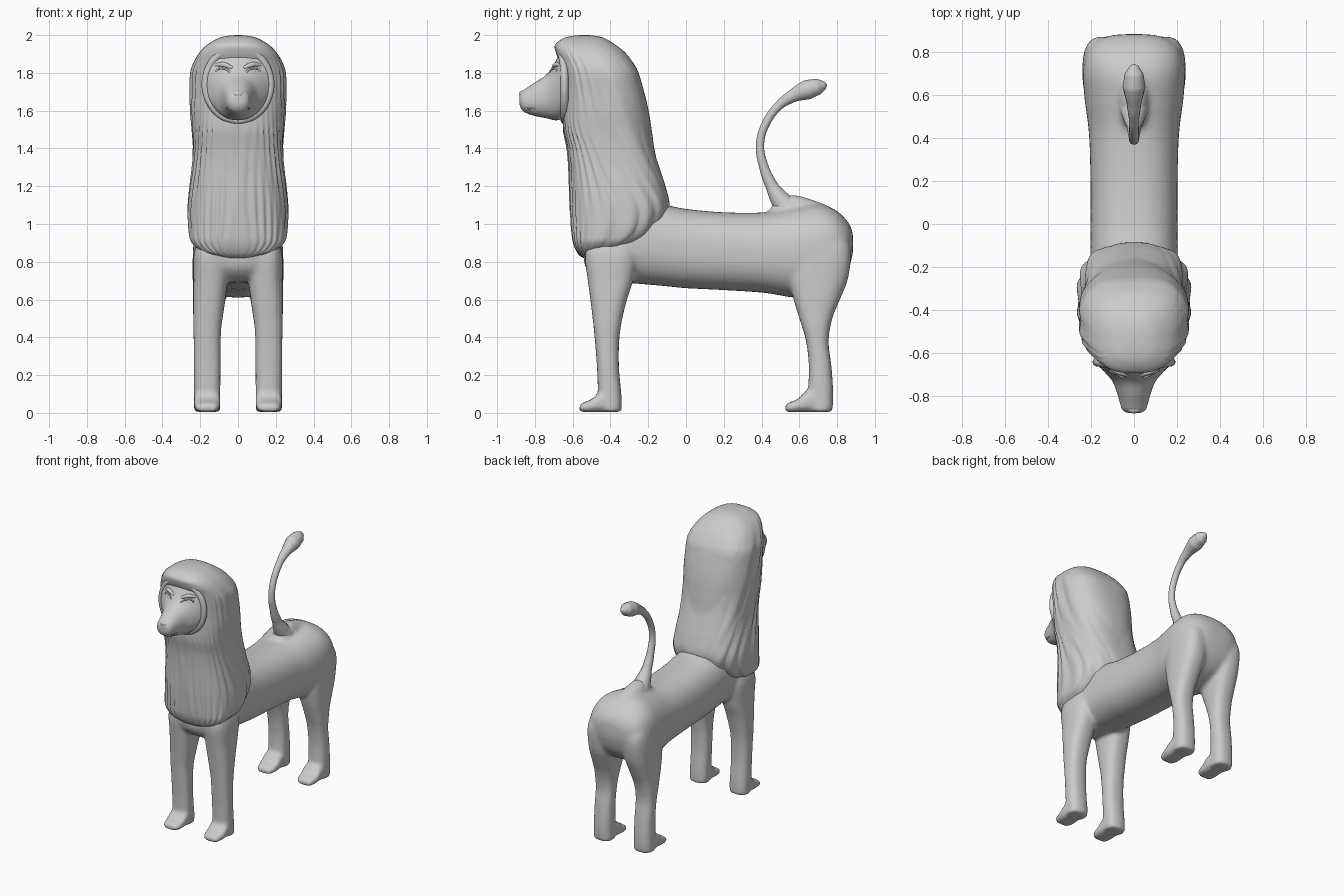
import bpy, bmesh, math
from mathutils import Vector

if "Cube" in bpy.data.objects:
    bpy.data.objects.remove(bpy.data.objects["Cube"])

def finish(ob):
    for p in ob.data.polygons:
        p.use_smooth = True
    return ob

def spline(rows, sub):
    """Catmull-Rom interpolation of rows of numbers."""
    out = []
    for i in range(len(rows) - 1):
        a, b, c, d = (rows[max(i - 1, 0)], rows[i], rows[i + 1],
                      rows[min(i + 2, len(rows) - 1)])
        for k in range(sub):
            t = k / sub
            out.append([0.5 * (2 * q + (r - p) * t + (2 * p - 5 * q + 4 * r - s) * t * t
                        + (3 * q - p - 3 * r + s) * t ** 3)
                        for p, q, r, s in zip(a, b, c, d)])
    return out + [list(rows[-1])]

def loft(name, rows, axis, cx=0.0, power=2.4, sub=5, n=48, groove=None):
    """Rows are (position on axis, low edge, high edge, half width)."""
    bm = bmesh.new()
    rings = []
    for t, lo, hi, w in spline(rows, sub):
        ring = []
        for i in range(n):
            a = 2 * math.pi * i / n
            c, s = math.cos(a), math.sin(a)
            g = 1 + (groove(a, t) if groove else 0)
            u = math.copysign(abs(c) ** (2 / power), c) * w * g
            v = (lo + hi) / 2 + math.copysign(abs(s) ** (2 / power), s) * (hi - lo) / 2 * g
            ring.append(bm.verts.new((cx + u, v, t) if axis == 'Z' else (cx + u, t, v)))
        rings.append(ring)
    for r, q in zip(rings, rings[1:]):
        for i in range(n):
            j = (i + 1) % n
            bm.faces.new((r[i], r[j], q[j], q[i]))
    bm.faces.new(rings[0])
    bm.faces.new(rings[-1])
    bmesh.ops.recalc_face_normals(bm, faces=bm.faces)
    me = bpy.data.meshes.new(name)
    bm.to_mesh(me)
    bm.free()
    ob = bpy.data.objects.new(name, me)
    bpy.context.collection.objects.link(ob)
    return finish(ob)

def select(obs):
    bpy.ops.object.select_all(action='DESELECT')
    for o in obs:
        o.select_set(True)
    bpy.context.view_layer.objects.active = obs[0]

def tube(name, pts, closed=False):
    """Points are (x, y, z, radius)."""
    cu = bpy.data.curves.new(name, 'CURVE')
    cu.dimensions = '3D'
    cu.bevel_depth = 1.0
    cu.bevel_resolution = 5
    cu.use_fill_caps = True
    cu.resolution_u = 8
    sp = cu.splines.new('BEZIER')
    sp.bezier_points.add(len(pts) - 1)
    for bp, (x, y, z, r) in zip(sp.bezier_points, pts):
        bp.co = (x, y, z)
        bp.radius = r
        bp.handle_left_type = bp.handle_right_type = 'AUTO'
    sp.use_cyclic_u = closed
    ob = bpy.data.objects.new(name, cu)
    bpy.context.collection.objects.link(ob)
    select([ob])
    bpy.ops.object.convert(target='MESH')
    return finish(bpy.context.object)

def ball(name, loc, scale, rot=(0, 0, 0)):
    bpy.ops.mesh.primitive_uv_sphere_add(segments=24, ring_count=14, radius=1,
                                         location=loc, rotation=rot)
    ob = bpy.context.object
    ob.name = name
    ob.scale = scale
    return finish(ob)

# Trunk with the ridge running into the tail
parts = [loft("body", [
    (-.54, .80, 1.0, .10), (-.52, .75, 1.05, .17), (-.45, .70, 1.1, .215),
    (-.27, .685, 1.13, .205), (-.1, .67, 1.10, .203), (0, .66, 1.08, .203),
    (.2, .65, 1.062, .203), (.42, .635, 1.062, .21), (.58, .61, 1.09, .23),
    (.7, .63, 1.105, .238), (.79, .67, 1.075, .225), (.85, .74, 1.02, .18),
    (.878, .82, .97, .11), (.885, .87, .92, .04)], 'Y')]
parts.append(loft("ridge", [
    (.43, 1.0, 1.06, .03), (.48, .98, 1.12, .06), (.56, .96, 1.155, .07),
    (.68, .96, 1.125, .075), (.77, .96, 1.085, .07), (.82, .96, 1.03, .04)], 'Y', power=2))

# Legs and paws, mirrored left and right
front = [(.005, -.45, -.34, .07), (.1, -.465, -.342, .07), (.25, -.472, -.355, .071),
         (.42, -.486, -.35, .073), (.58, -.504, -.318, .084), (.70, -.52, -.28, .09),
         (.84, -.535, -.26, .09), (.94, -.5, -.3, .06)]
hind = [(.005, .655, .775, .07), (.1, .647, .78, .07), (.25, .65, .77, .069),
        (.38, .635, .755, .07), (.5, .6, .775, .077), (.6, .57, .815, .086),
        (.72, .55, .86, .095), (.88, .58, .87, .09), (.98, .65, .8, .05)]
for s in (-1, 1):
    for rows, toe, heel in ((front, -.565, -.36), (hind, .525, .75)):
        x = s * .163
        leg = loft("leg", rows, 'Z', x, 2.6)
        for v in leg.data.vertices:      # thighs lean in toward the trunk
            v.co.x -= s * .018 * max(0, min(1, (v.co.z - .45) / .25))
        paw = loft("paw", [(toe, .008, .04, .045), (toe + .02, .004, .055, .062),
                           (toe + .07, .004, .075, .07), (toe + .12, .004, .12, .07),
                           (heel, .004, .12, .065)], 'Y', x, 3)
        parts += [leg, paw]

# Fuse trunk, legs and paws into one soft skin
select(parts)
bpy.ops.object.join()
body = bpy.context.object
m = body.modifiers.new("fuse", 'REMESH')
m.mode = 'VOXEL'
m.voxel_size = .011
m.use_smooth_shade = True
m = body.modifiers.new("soften", 'SMOOTH')
m.factor = .5
m.iterations = 14
select([body])
bpy.ops.object.convert(target='MESH')
finish(bpy.context.object)

# Tail with tuft
tube("tail", [(0, y, z, r) for y, z, r in (
    (.58, 1.03, .09), (.505, 1.12, .055), (.455, 1.2, .034), (.41, 1.31, .025),
    (.392, 1.42, .022), (.422, 1.53, .022), (.49, 1.625, .024), (.56, 1.675, .034),
    (.64, 1.71, .053), (.7, 1.727, .044), (.735, 1.735, .022), (.746, 1.737, .004))])

# Mane with flowing locks
def locks(a, z):
    b = abs((a + math.pi / 2 + math.pi) % (2 * math.pi) - math.pi)   # 0 at the front
    wave = 10 * b + 7 * z * math.sin(b) + .9 * math.sin(7 * z + 2 * b)
    ridge = abs(math.sin(wave)) ** .7 - .6
    fine = .3 * math.sin(2.3 * wave + 9 * z)
    calm = .35 if z > 1.5 and b < .9 else 1
    fade = min(1, max(0, (2.02 - z) / .3))
    return .032 * (ridge + fine) * calm * fade

loft("mane", [
    (.815, -.53, -.47, .04), (.83, -.56, -.42, .11), (.855, -.58, -.35, .19),
    (.9, -.597, -.25, .243), (.95, -.604, -.17, .258), (1.02, -.608, -.115, .263),
    (1.1, -.612, -.09, .262), (1.2, -.615, -.11, .252), (1.3, -.62, -.14, .242),
    (1.4, -.63, -.168, .238), (1.5, -.65, -.185, .242), (1.6, -.652, -.2, .25),
    (1.7, -.65, -.22, .252), (1.8, -.655, -.25, .252), (1.86, -.67, -.285, .232),
    (1.91, -.69, -.325, .202), (1.95, -.692, -.375, .162), (1.983, -.65, -.43, .105),
    (1.996, -.6, -.48, .055), (2.0, -.55, -.52, .01)],
    'Z', power=2.7, sub=6, n=160, groove=locks)

# Hair rim framing the face
rim = []
for i in range(20):
    a = 2 * math.pi * i / 20
    up = max(0, math.sin(a))
    rim.append((.172 * math.cos(a), -.643 - .025 * up ** 3, 1.74 + .19 * math.sin(a), .021))
tube("face_rim", rim, True)

# Face and muzzle
loft("face", [
    (-.58, 1.55, 1.93, .165), (-.655, 1.555, 1.925, .165), (-.675, 1.55, 1.89, .152),
    (-.70, 1.55, 1.845, .128), (-.74, 1.56, 1.79, .097), (-.80, 1.572, 1.75, .075),
    (-.84, 1.585, 1.722, .064), (-.865, 1.60, 1.705, .054), (-.879, 1.625, 1.685, .034),
    (-.882, 1.65, 1.66, .006)], 'Y', power=2.15)

# Nose pad and mouth
ball("nose", (0, -.858, 1.685), (.034, .026, .02), (math.radians(-25), 0, 0))
tube("mouth", [(-.062, -.80, 1.612, .004), (-.045, -.85, 1.613, .005),
               (0, -.872, 1.622, .005), (.045, -.85, 1.613, .005), (.062, -.80, 1.612, .004)])

# Eyes with almond lids and brows
for s in (-1, 1):
    c = Vector((s * .077, -.694, 1.803))
    ball("eye", c, (.027, .014, .015), (0, s * -.2, s * .45))
    lid = []
    for i in range(12):
        a = 2 * math.pi * i / 12
        u, w = .036 * math.cos(a), .02 * math.sin(a)
        lid.append((c.x + s * u, c.y - .008 + .5 * u, c.z + w + .2 * u, .005))
    tube("eyelid", lid, True)
    tube("brow", [(s * .03, -.703, 1.825, .010), (s * .075, -.688, 1.843, .014),
                  (s * .125, -.662, 1.84, .008)])
